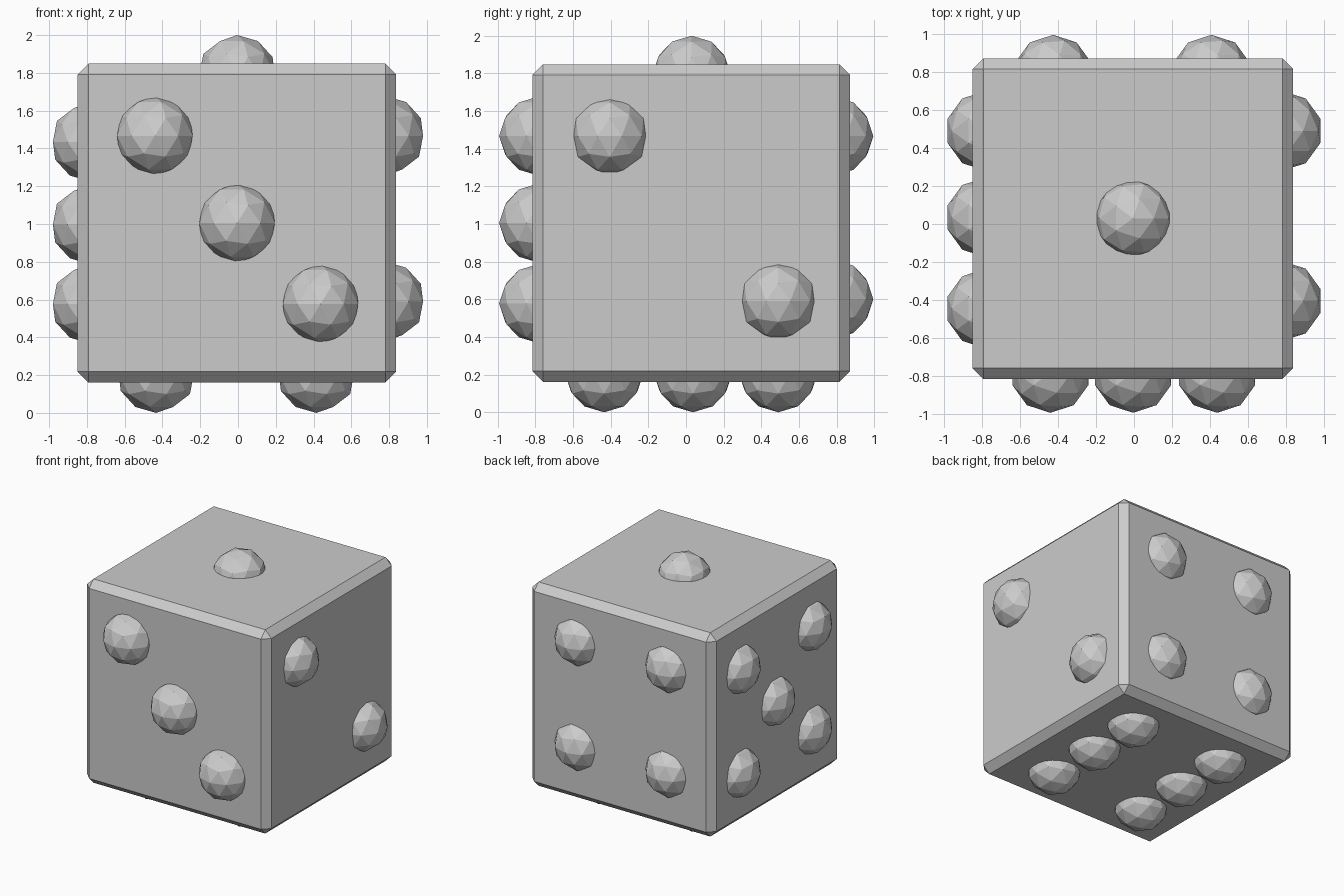
import bpy

if "Cube" in bpy.data.objects:
    bpy.data.objects.remove(bpy.data.objects["Cube"])

# Chamfered cube body
bpy.ops.mesh.primitive_cube_add(size=1.687, location=(-0.006, 0.028, 1.005))
body = bpy.context.object
body.name = "cube_body"
bevel = body.modifiers.new("chamfer", 'BEVEL')
bevel.width = 0.057
bevel.segments = 1


# Raised faceted pips, each sunk into a face
def pip(face, x, y, z):
    bpy.ops.mesh.primitive_ico_sphere_add(subdivisions=2, radius=0.21, location=(x, y, z))
    bpy.context.object.name = face + "_pip"


# One on top
pip("top", -0.005, 0.03, 1.79)

# Two on the right
for y, z in ((-0.405, 1.467), (0.49, 0.59)):
    pip("right", 0.78, y, z)

# Three on the front
for x, z in ((-0.44, 1.467), (-0.005, 1.005), (0.437, 0.577)):
    pip("front", x, -0.783, z)

# Four on the back
for x in (-0.425, 0.408):
    for z in (1.467, 0.60):
        pip("back", x, 0.785, z)

# Five on the left
for y in (-0.445, 0.49):
    for z in (1.435, 0.577):
        pip("left", -0.78, y, z)
pip("left", -0.78, 0.035, 0.997)

# Six underneath
for x in (-0.433, 0.415):
    for y in (-0.435, 0.037, 0.49):
        pip("bottom", x, y, 0.21)
